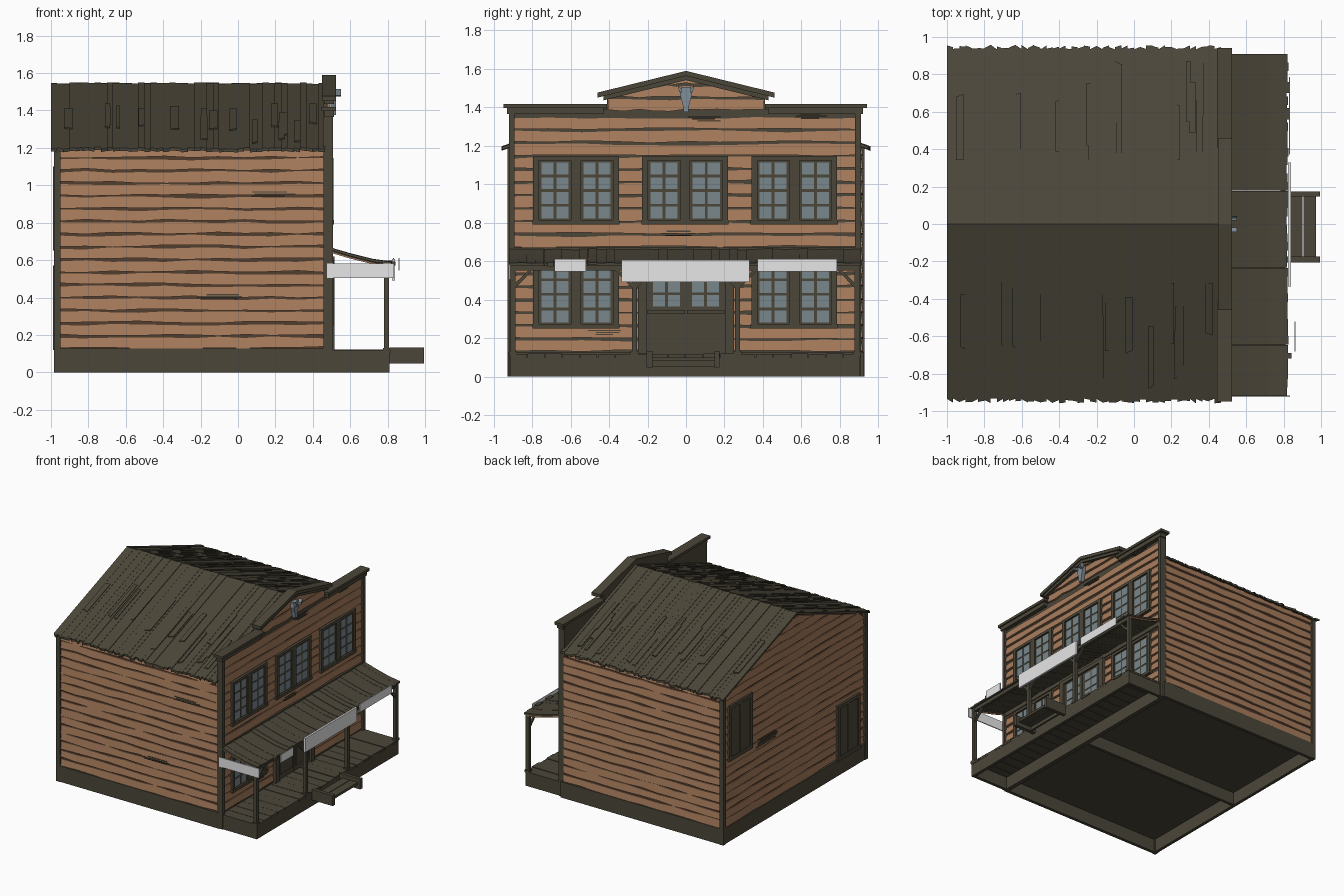
import bpy, bmesh, math, random
from mathutils import Vector

if "Cube" in bpy.data.objects:
    bpy.data.objects.remove(bpy.data.objects["Cube"])

random.seed(7)
R = random.uniform


def material(name, rgb):
    m = bpy.data.materials.new(name)
    m.diffuse_color = (*rgb, 1)
    m.use_nodes = True
    m.node_tree.nodes["Principled BSDF"].inputs["Base Color"].default_value = m.diffuse_color
    return m


WOOD = material("weathered dark wood", (0.071, 0.062, 0.041))
SIDING = material("tan siding", (0.39, 0.202, 0.107))
GAP = material("brown gaps", (0.085, 0.047, 0.028))
GLASS = material("grey blue glass", (0.195, 0.245, 0.27))
BONE = material("pale bone", (0.22, 0.27, 0.31))
SIGN = material("blank sign white", (0.8, 0.8, 0.8))


def finish(bm, name, mat):
    bmesh.ops.recalc_face_normals(bm, faces=bm.faces)
    me = bpy.data.meshes.new(name)
    bm.to_mesh(me)
    bm.free()
    me.materials.append(mat)
    ob = bpy.data.objects.new(name, me)
    bpy.context.collection.objects.link(ob)
    return ob


def prism(bm, poly, axis, a, b):
    """Extrude a profile along x (profile in y,z) or along y (profile in x,z)."""
    put = (lambda p, t: (t, p[0], p[1])) if axis == 'x' else (lambda p, t: (p[0], t, p[1]))
    lo = [bm.verts.new(put(p, a)) for p in poly]
    hi = [bm.verts.new(put(p, b)) for p in poly]
    n = len(poly)
    bm.faces.new(lo)
    bm.faces.new(hi[::-1])
    for i in range(n):
        bm.faces.new((lo[i], lo[(i + 1) % n], hi[(i + 1) % n], hi[i]))


def boxes(name, mat, items):
    """One object from boxes given as x0, x1, y0, y1, z0, z1."""
    bm = bmesh.new()
    for x0, x1, y0, y1, z0, z1 in items:
        prism(bm, [(y0, z0), (y1, z0), (y1, z1), (y0, z1)], 'x', x0, x1)
    return finish(bm, name, mat)


def solid(name, mat, poly, axis, a, b):
    bm = bmesh.new()
    prism(bm, poly, axis, a, b)
    return finish(bm, name, mat)


def clapboards(name, put, span, z0, z1, pitch=0.068, n=10):
    """Uneven tilted boards; put(u, z, out) places a point, span(z) gives the ends."""
    bm = bmesh.new()
    z = z0
    while z < z1 - 0.02:
        top = min(z + 0.055, z1)
        rings = []
        for i in range(n + 1):
            t = i / n
            b, h = z + R(-.006, .006), top + R(-.006, .006)
            (b0, b1), (t0, t1) = span(z), span(top)
            ub, ut = b0 + (b1 - b0) * t, t0 + (t1 - t0) * t
            rings.append([bm.verts.new(put(*p)) for p in
                          ((ub, b, .015), (ut, h, .007), (ut, h, -.004), (ub, b, -.004))])
        for p, q in zip(rings, rings[1:]):
            for k in range(4):
                bm.faces.new((p[k], p[(k + 1) % 4], q[(k + 1) % 4], q[k]))
        bm.faces.new(rings[0])
        bm.faces.new(rings[-1][::-1])
        z += pitch
    return finish(bm, name, SIDING)


# House core, floor and foundation beams
solid("house_core", GAP, [(-.905, .125), (.905, .125), (.905, 1.18), (0, 1.515), (-.905, 1.18)], 'x', -.96, .46)
boxes("floor_underside", WOOD, [(-.96, .46, -.905, .905, .105, .125)])
boxes("foundation", WOOD, [
    (-.98, .48, -.925, -.9, 0, .128), (-.98, .48, .9, .925, 0, .128),
    (-.98, -.955, -.9, .9, 0, .128), (.46, .49, -.9, .9, 0, .128),
    (-.955, .46, -.012, .012, .005, .11)])
boxes("corner_posts", WOOD, [(-.985, -.95, s * .91 - .018, s * .91 + .018, 0, 1.2) for s in (-1, 1)])

# Siding on the four walls
side_span = lambda z: (-.955, .46)
clapboards("front_siding", lambda u, z, d: (u, -.905 - d, z), side_span, .132, 1.2)
clapboards("rear_siding", lambda u, z, d: (u, .905 + d, z), side_span, .132, 1.2)


def gable_span(z):
    h = max(.01, min(.9, (1.515 - z) / .368))
    return -h, h


clapboards("gable_siding", lambda u, z, d: (-.96 - d, u, z), gable_span, .132, 1.5)

# False front with stepped pediment
solid("false_front", WOOD, [(-.91, 0), (.9, 0), (.9, 1.39), (.41, 1.39), (.41, 1.46), (0, 1.565),
                            (-.41, 1.46), (-.41, 1.39), (-.91, 1.39)], 'x', .455, .482)


def pediment_span(z):
    h = max(.01, min(.405, (1.57 - z) / .25))
    return -h, h


front = lambda u, z, d: (.482 + d, u, z)
clapboards("false_front_siding", front, lambda z: (-.895, .885), .132, 1.372)
clapboards("pediment_siding", front, pediment_span, 1.385, 1.555)
trim = [(.455, .507, -.92, -.893, 0, 1.38), (.455, .507, .88, .91, 0, 1.38)]
for y0, y1 in ((-.95, -.41), (.41, .94)):
    trim += [(.445, .525, y0, y1, 1.397, 1.418), (.46, .514, y0 + .02, y1 - .02, 1.365, 1.397)]
boxes("false_front_trim", WOOD, trim)
for nm, w, lo, hi, x0, x1 in (("pediment_cornice", .46, 0, .026, .45, .525),
                              ("pediment_moulding", .43, -.022, .004, .46, .514)):
    zs, zp = 1.563 - w * .245, 1.563
    solid(nm, WOOD, [(-w, zs + lo), (0, zp + lo), (w, zs + lo), (w, zs + hi),
                     (0, zp + hi), (-w, zs + hi)], 'x', x0, x1)


# Plank roof with pointed ragged eaves and loose overlay boards
def roof_plank(bm, s, a, b, r0, ra, rb, lift, th):
    f = lambda r, d: 1.545 - .368 * r + lift - d
    v = [[bm.verts.new((x, s * r, f(r, d))) for x, r in ((a, r0), (b, r0), (b, rb), (a, ra))] for d in (0, th)]
    bm.faces.new(v[0])
    bm.faces.new(v[1][::-1])
    for i in range(4):
        bm.faces.new((v[0][i], v[1][i], v[1][(i + 1) % 4], v[0][(i + 1) % 4]))


for s, nm in ((-1, "front_roof"), (1, "rear_roof")):
    bm = bmesh.new()
    n = 44
    for i in range(n):
        a = -1 + 1.465 * i / n
        roof_plank(bm, s, a, a + 1.465 / n, 0, .945 + R(-.012, .014), .945 + R(-.012, .014), R(-.003, .005), .016)
    for i in range(16):
        a, r = R(-.98, .4), R(.3, .6)
        e = r + R(.25, .34)
        roof_plank(bm, s, a, a + R(.02, .045), r, e, e + R(-.02, .02), .008, .007)
    finish(bm, nm + "_planks", WOOD)


# Windows: casing, trim and panes
def window(name, y, z, w=.445, h=.355):
    x, a, b = .485, y - w / 2, y + w / 2
    boxes(name + "_casing", WOOD, [
        (x, .499, a, b, z, z + h),
        (x, .51, a, a + .03, z, z + h), (x, .51, b - .03, b, z, z + h),
        (x, .51, a, b, z + h - .022, z + h), (x, .514, a - .004, b + .004, z, z + .024),
        (x, .509, y - .026, y + .026, z, z + h)])
    panes = []
    for sx in (-1, 1):
        for c in (-.039, .039):
            for r in range(4):
                yc, zb = y + sx * .11 + c, z + .032 + r * .076
                panes.append((.496, .502, yc - .0315, yc + .0315, zb, zb + .062))
    boxes(name + "_panes", GLASS, panes)


for i, y in enumerate((-.572, -.005, .563)):
    window(f"upper_window_{i + 1}", y, .79)
    if i != 1:
        window(f"lower_window_{i + 1}", y, .25)

# Double entrance door
door = [(.485, .497, -.25, .25, .12, .62), (.485, .515, -.25, -.205, .12, .62),
        (.485, .515, .205, .25, .12, .62), (.485, .515, -.25, .25, .59, .62)]
glass = []
for s in (-1, 1):
    y = s * .102
    door += [(.49, .501, y - .098, y + .098, .125, .59), (.49, .507, y - .078, y + .078, .165, .32),
             (.49, .51, y - .098, y + .098, .325, .345)]
    glass += [(.498, .504, y + c - .0315, y + c + .0315, .364 + r * .074, .424 + r * .074)
              for c in (-.039, .039) for r in range(3)]
boxes("entrance_door", WOOD, door)
boxes("door_panes", GLASS, glass)


# Rear gable shuttered window and door
def shutter(name, y0, y1, z0, z1):
    m = (y0 + y1) / 2
    boxes(name, WOOD, [(-.98, -.95, y0, y1, z0, z1), (-.988, -.95, y0, y0 + .03, z0, z1),
                       (-.988, -.95, y1 - .03, y1, z0, z1), (-.988, -.95, y0, y1, z1 - .03, z1),
                       (-.988, -.95, y0, y1, z0, z0 + .03), (-.984, -.95, m - .012, m + .012, z0, z1)])


shutter("gable_window", .55, .85, .65, 1.1)
shutter("gable_door", -.83, -.54, .12, .57)

# Porch deck, skirt and steps
deck = []
for i in range(20):
    y = -.915 + i * .0913
    deck.append((.48, .81 + R(-.003, .006), y, y + .088, .1, .117 + R(-.003, .004)))
boxes("porch_deck", WOOD, deck)
boxes("porch_skirt", WOOD, [(.785, .81, -.915, .905, 0, .1), (.49, .785, -.915, -.89, 0, .1),
                            (.49, .785, .88, .905, 0, .1)])
boxes("porch_step", WOOD, [(.81, .995, -.205, -.175, .048, .132), (.81, .995, .148, .175, .048, .132),
                           (.835, .9, -.175, .15, .08, .1), (.905, .972, -.175, .15, .08, .1),
                           (.84, .855, -.175, .15, .052, .08)])

# Porch posts, beams and diagonal braces
POSTS = (-.9, -.268, .268, .89)
boxes("porch_posts", WOOD, [(.78, .808, y - .014, y + .014, .1, .58) for y in POSTS] +
      [(.774, .814, y - .02, y + .02, .11, .13) for y in POSTS])
boxes("porch_beams", WOOD, [(.782, .806, -.915, .905, .55, .578)])
bm = bmesh.new()
for k, y in enumerate(POSTS):
    for s in (-1, 1):
        if (k == 0 and s < 0) or (k == 3 and s > 0):
            continue
        prism(bm, [(y + s * .012, .46), (y + s * .1, .55), (y + s * .078, .55), (y + s * .012, .485)],
              'x', .786, .802)
finish(bm, "porch_braces", WOOD)

# Sagging plank awning with tan edge strips
bm = bmesh.new()
for i in range(40):
    y = -.92 + i * .04575
    e, l = R(-.005, .006), R(-.002, .004)
    path = [(.48, .668), (.6, .633), (.72, .603), (.82 + e, .589)]
    prism(bm, [(x, z + l) for x, z in path] + [(x, z + l - .014) for x, z in path[::-1]],
          'y', y, y + .0455)
finish(bm, "awning_planks", WOOD)
edge = [(.49, .651), (.6, .618), (.72, .588), (.8, .577)]
for nm, y in (("front_edge_strip", -.912), ("rear_edge_strip", .9)):
    solid(nm, SIDING, edge + [(x, z - .01) for x, z in edge[::-1]], 'y', y, y + .006)
boxes("awning_ledger", WOOD, [(.485, .505, -.915, .905, .615, .672)])

# Blank signs and their brackets
boxes("centre_sign", SIGN, [(.824, .84, -.335, .33, .492, .606)])
boxes("right_sign", SIGN, [(.828, .834, .372, .785, .545, .612)])
boxes("small_sign", SIGN, [(.857, .863, -.683, -.52, .545, .612)])
boxes("end_sign", SIGN, [(.475, .835, -.924, -.916, .505, .582)])
boxes("sign_brackets", WOOD, [(.815, .842, -.72, -.69, .572, .592), (.8, .828, .56, .62, .575, .597),
                              (.8, .828, .7, .76, .575, .597)])

# Horned animal skull on the pediment
solid("skull", BONE, [(-.012, 1.375), (.012, 1.375), (.018, 1.42), (.032, 1.465), (.026, 1.505),
                      (-.026, 1.505), (-.032, 1.465), (-.018, 1.42)], 'x', .495, .525)
for s, nm in ((-1, "left_horn"), (1, "right_horn")):
    solid(nm, BONE, [(s * .02, 1.475), (s * .036, 1.48), (s * .042, 1.515), (s * .03, 1.5), (s * .02, 1.497)],
          'x', .52, .55)

# Worn strips where the paint has split
worn = []
for y, z in ((.1, 1.325), (.64, 1.34), (-.42, .215), (-.04, .73)):
    worn += [(.49, .4985, y - .1 + R(0, .06), y + .1 - R(0, .06), z + k * .011, z + k * .011 + .006) for k in range(3)]
for x, z in ((.17, .94), (-.1, .39)):
    worn += [(x - .12 + R(0, .06), x + .14 - R(0, .06), -.9215, -.915, z + k * .011, z + k * .011 + .006) for k in range(3)]
for k in range(5):
    worn.append((-.9765, -.97, .2 + R(0, .06), .5 - R(0, .06), .62 + k * .014, .626 + k * .014))
boxes("worn_strips", WOOD, worn)
